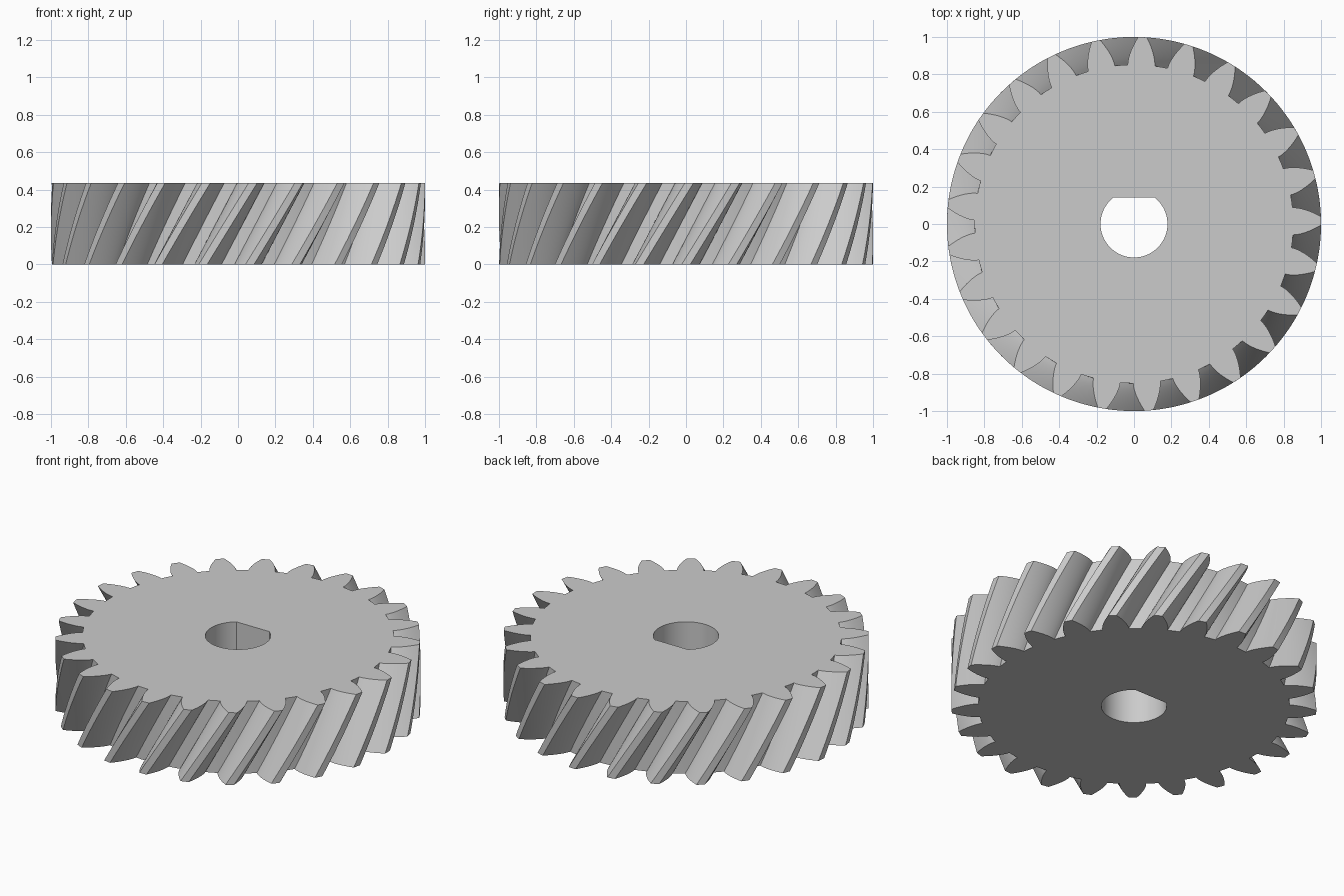
import bpy
import bmesh
import math

if "Cube" in bpy.data.objects:
    bpy.data.objects.remove(bpy.data.objects["Cube"], do_unlink=True)

# Gear dimensions
TEETH = 25
HEIGHT = 0.436
TWIST = math.radians(15.4)
LAYERS = 16
TIP_R = 1.0
PITCH_R = TEETH / (TEETH + 2)
ROOT_R = (TEETH - 2) / (TEETH + 2)
PRESSURE = math.atan(math.tan(math.radians(20)) / math.cos(math.radians(30)))
BASE_R = PITCH_R * math.cos(PRESSURE)
BORE_R = 0.179
BORE_FLAT = 0.141


def involute(r):
    a = math.acos(min(1, BASE_R / r))
    return math.tan(a) - a


def half_angle(r):
    """Half the angular thickness of a tooth at radius r."""
    return math.pi / (2 * TEETH) + involute(PITCH_R) - involute(r)


def polar(r, a):
    return (r * math.cos(a), r * math.sin(a))


# Outline of all the teeth: involute flanks, tip land and root land
def gear_outline():
    pitch = 2 * math.pi / TEETH
    steps = 9
    radii = [ROOT_R + (TIP_R - ROOT_R) * i / steps for i in range(steps + 1)]
    rising = [(r, -half_angle(r)) for r in radii]
    falling = [(r, -a) for r, a in reversed(rising)]
    tooth = rising + [(TIP_R, 0)] + falling + [(ROOT_R, pitch / 2)]
    return [polar(r, a + t * pitch) for t in range(TEETH) for r, a in tooth]


# D-shaped bore: an arc closed by a flat on the back side
def bore_outline():
    start = math.pi - math.asin(BORE_FLAT / BORE_R)
    sweep = 3 * math.pi - 2 * start
    segments = 64
    return [polar(BORE_R, start + sweep * i / segments) for i in range(segments + 1)]


# Stack rings of an outline between bottom and top and join them into a wall
def wall(bm, outline, twist, layers):
    rings = []
    for k in range(layers + 1):
        t = k / layers
        c, s = math.cos(twist * t), math.sin(twist * t)
        rings.append([bm.verts.new((x * c - y * s, x * s + y * c, HEIGHT * t))
                      for x, y in outline])
    n = len(outline)
    for low, high in zip(rings, rings[1:]):
        for i in range(n):
            j = (i + 1) % n
            bm.faces.new((low[i], low[j], high[j], high[i]))
    return rings[0], rings[-1]


def ring_edges(bm, ring):
    return [bm.edges.get((ring[i - 1], ring[i])) for i in range(len(ring))]


bm = bmesh.new()
teeth_ends = wall(bm, gear_outline(), TWIST, LAYERS)
bore_ends = wall(bm, bore_outline(), 0, 1)

# Flat end faces between the teeth and the bore
for outer, inner in zip(teeth_ends, bore_ends):
    bmesh.ops.triangle_fill(bm, use_beauty=True, use_dissolve=False,
                            edges=ring_edges(bm, outer) + ring_edges(bm, inner))
bmesh.ops.recalc_face_normals(bm, faces=bm.faces[:])

mesh = bpy.data.meshes.new("helical_gear")
bm.to_mesh(mesh)
bm.free()
gear = bpy.data.objects.new("helical_gear", mesh)
bpy.context.collection.objects.link(gear)

# Plain grey metal
grey = bpy.data.materials.new("light_grey")
grey.use_nodes = True
colour = (0.6, 0.6, 0.6, 1)
grey.diffuse_color = colour
grey.node_tree.nodes["Principled BSDF"].inputs["Base Color"].default_value = colour
mesh.materials.append(grey)

# Smooth flanks and bore, sharp edges
bpy.ops.object.select_all(action="DESELECT")
gear.select_set(True)
bpy.context.view_layer.objects.active = gear
bpy.ops.object.shade_smooth_by_angle(angle=math.radians(30))
